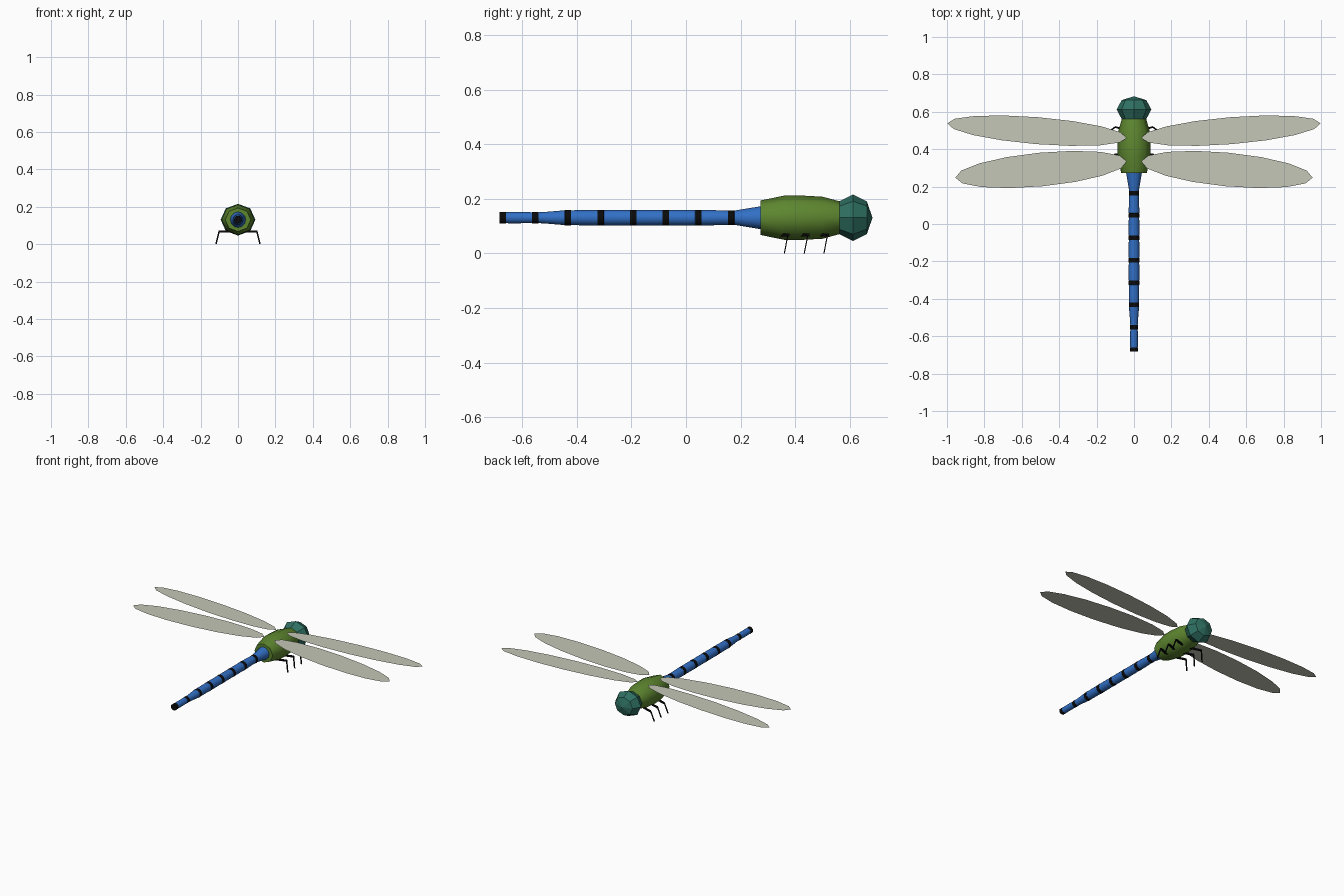
import bpy, bmesh, math
from mathutils import Vector

if "Cube" in bpy.data.objects:
    bpy.data.objects.remove(bpy.data.objects["Cube"])

CZ = 0.131  # height of the body axis


def material(name, rgb):
    m = bpy.data.materials.new(name)
    lin = [(c / 255 / 12.92) if c < 11 else ((c / 255 + 0.055) / 1.055) ** 2.4 for c in rgb]
    m.diffuse_color = (*lin, 1)
    m.use_nodes = True
    m.node_tree.nodes["Principled BSDF"].inputs["Base Color"].default_value = m.diffuse_color
    return m


GREEN = material("leaf green", (93, 134, 47))
TEAL = material("teal", (47, 112, 98))
BLUE = material("blue", (50, 112, 198))
BLACK = material("black", (10, 10, 10))
WING = material("pale wing", (196, 199, 182))


def make(name, bm, mats, smooth=None):
    bmesh.ops.recalc_face_normals(bm, faces=bm.faces)
    me = bpy.data.meshes.new(name)
    bm.to_mesh(me)
    bm.free()
    for m in mats:
        me.materials.append(m)
    ob = bpy.data.objects.new(name, me)
    bpy.context.collection.objects.link(ob)
    if smooth:
        bpy.ops.object.select_all(action='DESELECT')
        ob.select_set(True)
        bpy.context.view_layer.objects.active = ob
        bpy.ops.object.shade_smooth_by_angle(angle=math.radians(smooth))
    return ob


def lathe(name, profile, sides, mats, sx=1.0, smooth=None):
    """Spin (y, radius, material) rings around the body axis, capped at both ends."""
    bm = bmesh.new()
    rings = []
    for y, r, _ in profile:
        rings.append([bm.verts.new((r * sx * math.sin(a), y, CZ + r * math.cos(a)))
                      for a in (2 * math.pi * i / sides for i in range(sides))])
    for (a, b, p) in zip(rings, rings[1:], profile):
        for i in range(sides):
            j = (i + 1) % sides
            bm.faces.new((a[i], a[j], b[j], b[i])).material_index = p[2]
    bm.faces.new(rings[0]).material_index = profile[0][2]
    bm.faces.new(rings[-1]).material_index = profile[-1][2]
    return make(name, bm, mats, smooth)


# Thorax
lathe("thorax", [(0.272, 0.063, 0), (0.36, 0.081, 0), (0.41, 0.082, 0),
                 (0.50, 0.077, 0), (0.57, 0.058, 0)], 8, [GREEN], 1.08, 50)

# Head: low-poly ball with its poles along y
bm = bmesh.new()
bmesh.ops.create_uvsphere(bm, u_segments=8, v_segments=4, radius=1)
for v in bm.verts:
    x, y, z = v.co
    v.co = (x * 0.093, 0.612 + z * 0.071, CZ + y * 0.085)
make("head", bm, [TEAL])

# Tail: blue segments separated by slightly raised black rings
tail_r = [0.020, 0.020, 0.027, 0.028, 0.028, 0.028, 0.028, 0.026]
profile = []
for k, r in enumerate(tail_r):
    y = -0.683 + 0.1195 * k
    r_next = tail_r[min(k + 1, 7)]
    profile += [(y, r + 0.001, 1), (y + 0.023, r + 0.001, 1), (y + 0.0235, r, 0)]
    if k < 7:
        profile += [(y + 0.04, r + 0.0005, 0), (y + 0.119, r_next, 0)]
profile.append((0.28, 0.043, 0))
lathe("tail", profile, 12, [BLUE, BLACK], 1.0, 40)


# Wings: flat sixteen-sided ovals from root to tip
def wing(name, root, tip, half_width, side):
    root, tip = Vector(root), Vector(tip)
    mid, axis = (root + tip) / 2, (tip - root) / 2
    across = Vector((-axis.y, axis.x)).normalized() * half_width
    bm = bmesh.new()
    pts = [mid + axis * math.cos(t) + across * math.sin(t)
           for t in (2 * math.pi * i / 16 for i in range(16))]
    f = bm.faces.new([bm.verts.new((p.x * side, p.y, 0.206)) for p in pts])
    make(name, bm, [WING])
    # keep every wing facing upward
    me = bpy.data.objects[name].data
    if me.polygons[0].normal.z < 0:
        me.flip_normals()


# Legs: thigh out of the belly, thin shin down to the ground
def strut(bm, a, b, hx, hy, hz):
    ends = []
    flat = abs(b.z - a.z) < 0.02
    for p in (a, b):
        if flat:
            offs = [(0, -hy, -hz), (0, hy, -hz), (0, hy, hz), (0, -hy, hz)]
        else:
            offs = [(-hx, -hy, 0), (hx, -hy, 0), (hx, hy, 0), (-hx, hy, 0)]
        ends.append([bm.verts.new(p + Vector(o)) for o in offs])
    for i in range(4):
        j = (i + 1) % 4
        bm.faces.new((ends[0][i], ends[0][j], ends[1][j], ends[1][i]))
    bm.faces.new(ends[0])
    bm.faces.new(ends[1])


for side, label in ((-1, "left"), (1, "right")):
    wing("front_wing_" + label, (0.038, 0.46), (0.998, 0.538), 0.072, side)
    wing("rear_wing_" + label, (0.038, 0.335), (0.955, 0.248), 0.09, side)
    for n, y in (("rear", 0.36), ("middle", 0.433), ("front", 0.505)):
        bm = bmesh.new()
        hip = Vector((side * 0.03, y - 0.008, 0.068))
        knee = Vector((side * 0.1, y + 0.014, 0.068))
        foot = Vector((side * 0.118, y, 0.0))
        strut(bm, hip, knee, 0.005, 0.005, 0.005)
        strut(bm, knee + Vector((0, 0, 0.004)), foot, 0.004, 0.002, 0)
        make(n + "_leg_" + label, bm, [BLACK])
